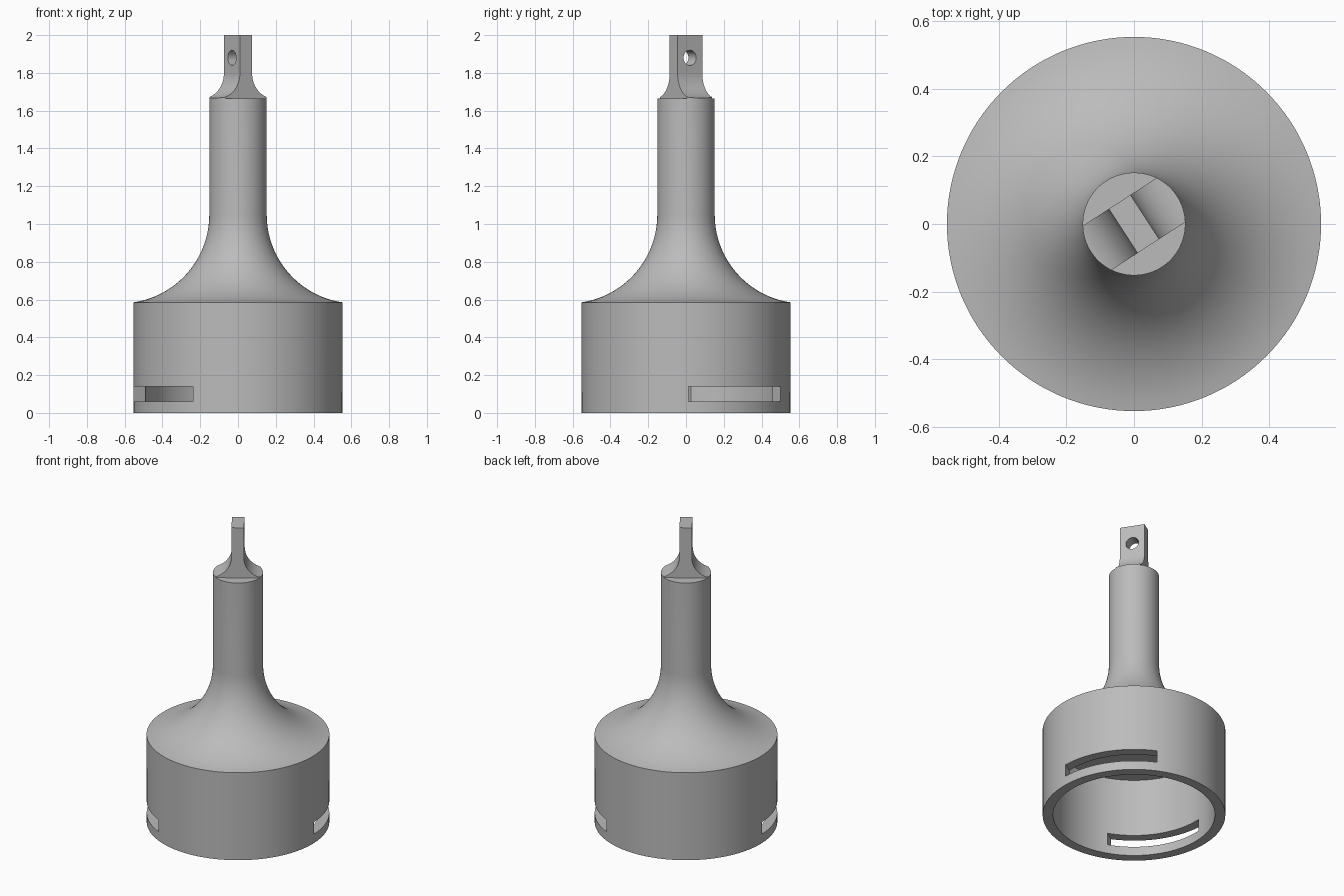
import bpy, bmesh, math
from mathutils import Matrix

if "Cube" in bpy.data.objects:
    bpy.data.objects.remove(bpy.data.objects["Cube"])

TURN = math.radians(33)      # the tang, its hole and the slots share this heading
SHAFT_R, CUP_R, BORE_R = 0.152, 0.553, 0.49
SHOULDER_Z = 1.665

grey = bpy.data.materials.new("metal grey")
grey.diffuse_color = (0.5, 0.5, 0.5, 1)
grey.use_nodes = True
grey.node_tree.nodes["Principled BSDF"].inputs["Base Color"].default_value = grey.diffuse_color


def make(name, bm):
    bmesh.ops.recalc_face_normals(bm, faces=bm.faces)
    mesh = bpy.data.meshes.new(name)
    bm.to_mesh(mesh)
    bm.free()
    mesh.materials.append(grey)
    ob = bpy.data.objects.new(name, mesh)
    bpy.context.collection.objects.link(ob)
    return ob


def lathe(name, profile, steps=128):
    bm = bmesh.new()
    vs = [bm.verts.new((r, 0, z)) for r, z in profile]
    es = [bm.edges.new(p) for p in zip(vs, vs[1:])]
    bmesh.ops.spin(bm, geom=vs + es, cent=(0, 0, 0), axis=(0, 0, 1),
                   angle=2 * math.pi, steps=steps, use_merge=True)
    bmesh.ops.remove_doubles(bm, verts=bm.verts, dist=1e-5)
    return make(name, bm)


def select(ob):
    bpy.ops.object.select_all(action='DESELECT')
    ob.select_set(True)
    bpy.context.view_layer.objects.active = ob


def combine(ob, tool, operation):
    tool.hide_render = True
    mod = ob.modifiers.new("boolean", 'BOOLEAN')
    mod.operation, mod.object, mod.solver = operation, tool, 'EXACT'
    select(ob)
    bpy.ops.object.modifier_apply(modifier=mod.name)
    bpy.data.objects.remove(tool)


def arc(cx, cz, r, a0, a1, n):
    return [(cx + r * math.cos(math.radians(a0 + (a1 - a0) * i / n)),
             cz + r * math.sin(math.radians(a0 + (a1 - a0) * i / n)))
            for i in range(n + 1)]


# Hollow cup flaring up into the shaft
R = 0.47
end = 180 + math.degrees(math.asin(0.465 / R))
flare = arc(SHAFT_R + R, 1.05, R, end, 180, 28)
body = lathe("cup_and_shaft",
             [(0, 0.525), (BORE_R, 0.525), (BORE_R, 0), (CUP_R, 0)] + flare +
             [(SHAFT_R, SHOULDER_Z), (0, SHOULDER_Z)])

# Slot cut straight through both cup walls
bm = bmesh.new()
bmesh.ops.create_cube(bm, size=1, matrix=Matrix.Rotation(TURN, 4, 'Z') @
                      Matrix.Translation((0, 0, 0.1)) @
                      Matrix.Diagonal((1.4, 0.578, 0.08, 1)))
combine(body, make("slot_cutter", bm), 'DIFFERENCE')

# Flat tang with scooped sides, trimmed to the shaft's round section
scoop = arc(0.038 + 0.135, 1.8, 0.135, 270, 180, 18)
half = [(0.173, SHOULDER_Z - 0.001)] + scoop + [(0.038, 2.0)]
outline = half + [(-x, z) for x, z in reversed(half)]
bm = bmesh.new()
face = bm.faces.new([bm.verts.new((x, -0.078, z)) for x, z in outline])
ext = bmesh.ops.extrude_face_region(bm, geom=[face])
bmesh.ops.translate(bm, vec=(0, 0.156, 0),
                    verts=[v for v in ext["geom"] if isinstance(v, bmesh.types.BMVert)])
bmesh.ops.rotate(bm, verts=bm.verts, matrix=Matrix.Rotation(TURN, 3, 'Z'))
tang = make("tang", bm)
combine(tang, lathe("trim", [(0, 1.5), (SHAFT_R, 1.5), (SHAFT_R, 2.1), (0, 2.1)]),
        'INTERSECT')

# Cross hole through the tang
bm = bmesh.new()
bmesh.ops.create_cone(bm, cap_ends=True, segments=48, radius1=0.04, radius2=0.04, depth=0.4,
                      matrix=Matrix.Translation((0, 0, 1.88)) @ Matrix.Rotation(TURN, 4, 'Z') @
                      Matrix.Rotation(math.pi / 2, 4, 'Y'))
combine(tang, make("hole_cutter", bm), 'DIFFERENCE')

for ob in (body, tang):
    select(ob)
    bpy.ops.object.shade_smooth_by_angle(angle=math.radians(30))
